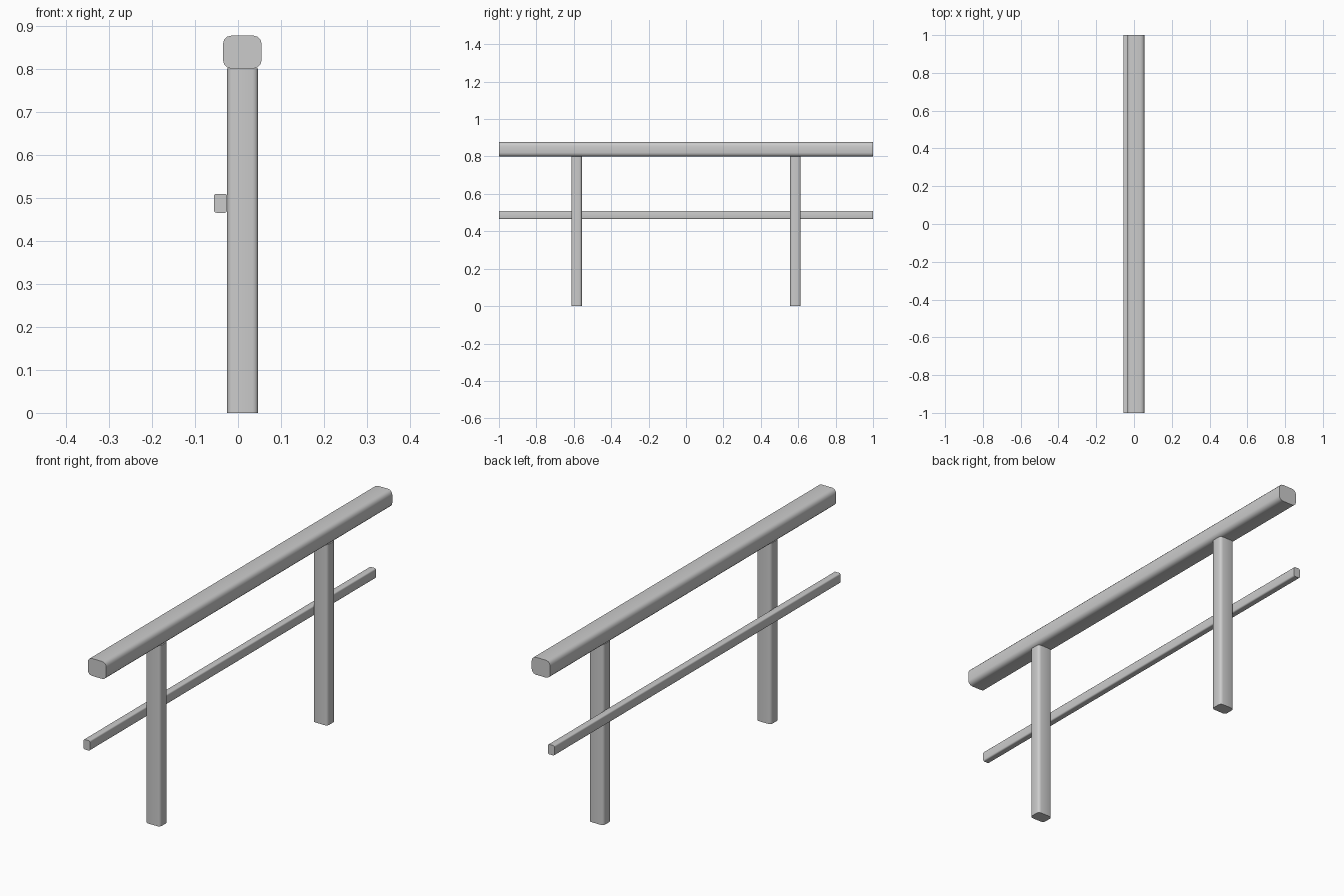
import bpy, bmesh, math

if "Cube" in bpy.data.objects:
    bpy.data.objects.remove(bpy.data.objects["Cube"])


def rounded_bar(name, lo, hi, axis, radius, segments=3):
    """Box between two corners, with the edges along one axis rounded."""
    bm = bmesh.new()
    bmesh.ops.create_cube(bm, size=1)
    for v in bm.verts:
        v.co = [lo[i] if v.co[i] < 0 else hi[i] for i in range(3)]
    long_edges = [e for e in bm.edges
                  if abs(e.verts[0].co[axis] - e.verts[1].co[axis]) > 1e-4]
    bmesh.ops.bevel(bm, geom=long_edges, offset=radius, segments=segments,
                    profile=0.5, affect='EDGES')
    bmesh.ops.recalc_face_normals(bm, faces=bm.faces)
    mesh = bpy.data.meshes.new(name)
    bm.to_mesh(mesh)
    bm.free()
    obj = bpy.data.objects.new(name, mesh)
    bpy.context.collection.objects.link(obj)
    bpy.ops.object.select_all(action='DESELECT')
    obj.select_set(True)
    bpy.context.view_layer.objects.active = obj
    bpy.ops.object.shade_smooth_by_angle(angle=math.radians(40))
    return obj


# Thick handrail resting on the posts
rounded_bar("top_rail", (-0.035, -1, 0.80), (0.055, 1, 0.877), 1, 0.02)

# Thin rail fixed to the left face of the posts
rounded_bar("lower_rail", (-0.056, -1, 0.465), (-0.025, 1, 0.509), 1, 0.006)

# Two upright posts
for side, y in (("front", -0.585), ("back", 0.585)):
    rounded_bar(side + "_post", (-0.025, y - 0.028, 0),
                (0.047, y + 0.028, 0.80), 2, 0.013)
